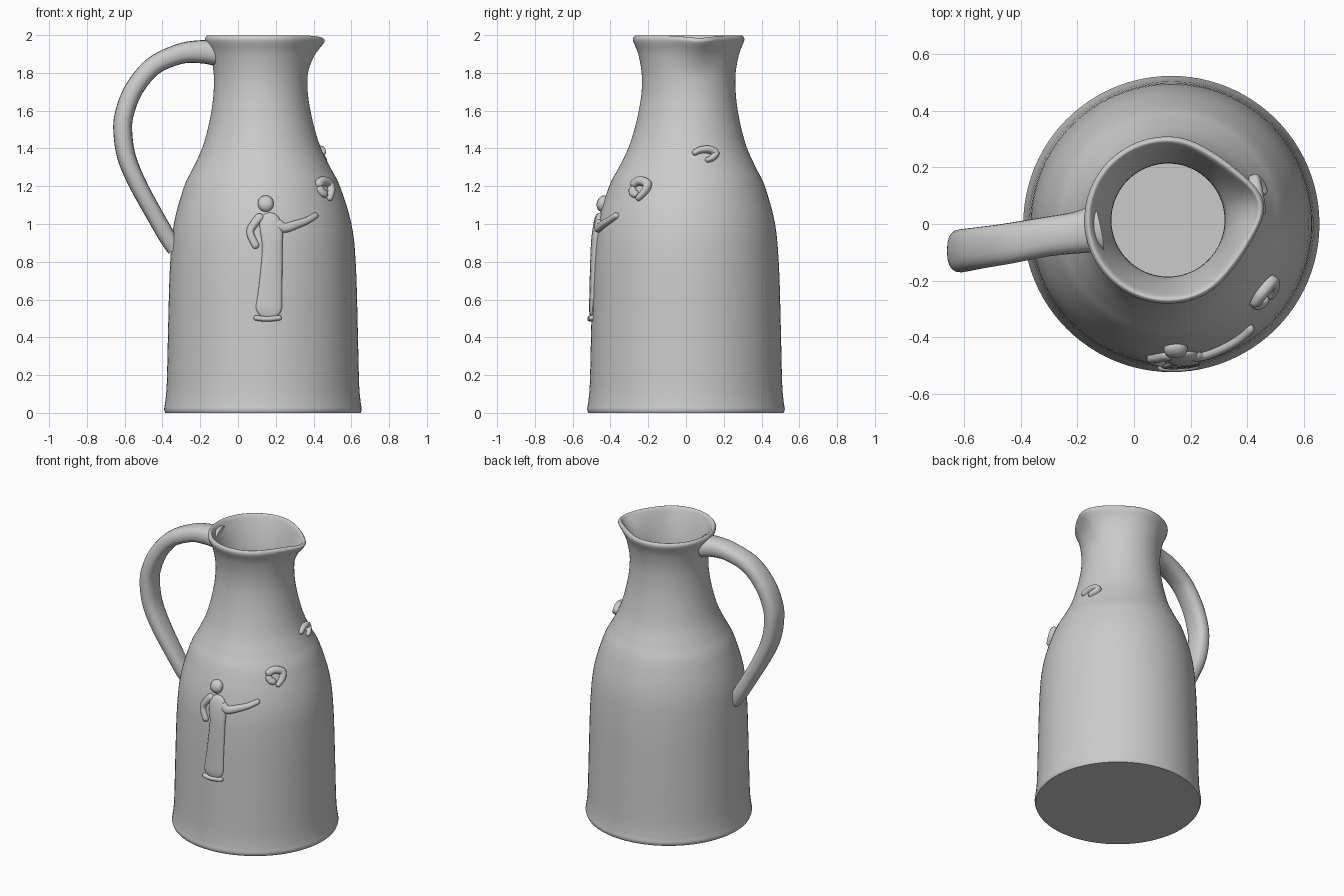
import bpy, bmesh, math
from mathutils import Vector

if "Cube" in bpy.data.objects:
    bpy.data.objects.remove(bpy.data.objects["Cube"])


def spline(pts, n):
    """Catmull-Rom through tuples of any length, n samples per span."""
    p = [pts[0]] + list(pts) + [pts[-1]]
    out = []
    for i in range(1, len(p) - 2):
        for j in range(n):
            t = j / n
            out.append(tuple(0.5 * (2 * b + (c - a) * t + (2 * a - 5 * b + 4 * c - d) * t * t
                                    + (3 * b - a - 3 * c + d) * t ** 3)
                             for a, b, c, d in zip(*p[i - 1:i + 3])))
    return out + [tuple(pts[-1])]


def finish(name, bm, angle=50):
    bmesh.ops.recalc_face_normals(bm, faces=bm.faces)
    me = bpy.data.meshes.new(name)
    bm.to_mesh(me)
    bm.free()
    ob = bpy.data.objects.new(name, me)
    bpy.context.collection.objects.link(ob)
    bpy.ops.object.select_all(action='DESELECT')
    ob.select_set(True)
    bpy.context.view_layer.objects.active = ob
    bpy.ops.object.shade_smooth_by_angle(angle=math.radians(angle))
    return ob


def bridge(bm, rings):
    for a, b in zip(rings, rings[1:]):
        n = len(a)
        for i in range(n):
            bm.faces.new((a[i], a[(i + 1) % n], b[(i + 1) % n], b[i]))


def sweep(bm, pts, normals, ws, ds, rounded=True, sides=20, power=0.8):
    """Oval section: half-width ws across the surface, half-depth ds along the normal."""
    run = [0]
    for a, b in zip(pts, pts[1:]):
        run.append(run[-1] + (b - a).length)
    rings = []
    for i, p in enumerate(pts):
        t = (pts[min(i + 1, len(pts) - 1)] - pts[max(i - 1, 0)]).normalized()
        side = t.cross(normals[i]).normalized()
        k = 1
        if rounded:
            e = min(1, min(run[i], run[-1] - run[i]) / ws[i])
            k = max(0.05, math.sqrt(1 - (1 - e) ** 2))
        ring = []
        for s in range(sides):
            a = 2 * math.pi * s / sides
            c, q = math.cos(a), math.sin(a)
            c = math.copysign(abs(c) ** power, c)
            q = math.copysign(abs(q) ** power, q)
            ring.append(bm.verts.new(p + side * c * ws[i] * k + normals[i] * q * ds[i] * k))
        rings.append(ring)
    bridge(bm, rings)
    bm.faces.new(rings[0])
    bm.faces.new(rings[-1])


def centre(z):
    f = min(1, max(0, (z - 0.9) / 0.8))
    return 0.132 - 0.012 * f, 0.014 * f


# Jug body: one closed wall, spun with a pouring lip pulled out near the rim
outer = spline([(0.517, 0.0), (0.523, 0.02), (0.517, 0.06), (0.509, 0.16), (0.502, 0.45),
                (0.492, 0.78), (0.470, 1.0), (0.412, 1.2), (0.362, 1.3), (0.315, 1.4),
                (0.284, 1.5), (0.262, 1.6), (0.249, 1.7), (0.249, 1.8), (0.267, 1.9),
                (0.293, 1.965), (0.294, 1.985)], 5)
inner = spline([(0.294, 1.985), (0.284, 1.997), (0.272, 1.99), (0.258, 1.96), (0.230, 1.88),
                (0.205, 1.78), (0.200, 1.68), (0.210, 1.58), (0.265, 1.4), (0.362, 1.2),
                (0.42, 1.0), (0.445, 0.75), (0.455, 0.15), (0.42, 0.07), (0.30, 0.06)], 4)
bm = bmesh.new()
SEG = 96
rings = []
for r, z in outer + inner[1:]:
    cx, cy = centre(z)
    f = min(1, max(0, (z - 1.78) / 0.2)) ** 1.5
    ring = []
    for i in range(SEG):
        a = 2 * math.pi * i / SEG
        da = math.remainder(a - math.radians(10), 2 * math.pi)
        bump = 0.048 * math.exp(-(da / 0.34) ** 2) - 0.008 * math.exp(-((abs(da) - 0.85) / 0.3) ** 2)
        rr = r + f * bump
        ring.append(bm.verts.new((cx + rr * math.cos(a), cy + rr * math.sin(a),
                                  z - 0.012 * f * math.exp(-(da / 0.3) ** 2))))
    rings.append(ring)
bridge(bm, rings)
bm.faces.new(rings[0])
bm.faces.new(rings[-1])
finish("jug_body", bm)

# Strap handle: x, y, z, half-width, half-thickness
path = spline([(-0.125, -0.015, 1.905, 0.085, 0.065), (-0.20, -0.03, 1.912, 0.074, 0.061),
               (-0.31, -0.045, 1.90, 0.07, 0.054), (-0.45, -0.07, 1.835, 0.072, 0.05),
               (-0.55, -0.085, 1.715, 0.074, 0.05), (-0.60, -0.093, 1.59, 0.076, 0.05),
               (-0.61, -0.095, 1.49, 0.076, 0.05), (-0.59, -0.093, 1.355, 0.074, 0.049),
               (-0.53, -0.085, 1.21, 0.07, 0.047), (-0.44, -0.07, 1.045, 0.062, 0.045),
               (-0.38, -0.06, 0.94, 0.055, 0.045), (-0.335, -0.055, 0.865, 0.045, 0.04)], 6)
pts = [Vector(p[:3]) for p in path]
normals = []
for i in range(len(pts)):
    t = pts[min(i + 1, len(pts) - 1)] - pts[max(i - 1, 0)]
    normals.append(Vector((t.z, 0, -t.x)).normalized())
bm = bmesh.new()
sweep(bm, pts, normals, [p[3] for p in path], [p[4] for p in path], rounded=False)
finish("handle", bm)


def radius(z):
    for (r0, z0), (r1, z1) in zip(outer, outer[1:]):
        if z0 <= z <= z1:
            return r0 + (r1 - r0) * (z - z0) / (z1 - z0)
    return 0.3


def relief(name, angle, strokes):
    """Raised strokes on the body; points are (distance round, z, half-width, height)."""
    bm = bmesh.new()
    for stroke in strokes:
        pts, normals = [], []
        path = spline(stroke, 10)
        for s, z, w, d in path:
            r = radius(z)
            a = math.radians(angle) + s / r
            cx, cy = centre(z)
            slope = (radius(z + 0.02) - radius(z - 0.02)) / 0.04
            pts.append(Vector((cx + r * math.cos(a), cy + r * math.sin(a), z)))
            normals.append(Vector((math.cos(a), math.sin(a), -slope)).normalized())
        sweep(bm, pts, normals, [p[2] for p in path], [p[3] for p in path])
    finish(name, bm)


# Standing robed figure with one hand on the hip and one arm held out
relief("relief_figure", -90, [
    [(0.03, 1.06, 0.05, 0.02), (0.045, 0.97, 0.06, 0.022), (0.05, 0.88, 0.054, 0.02),
     (0.045, 0.75, 0.058, 0.016), (0.035, 0.6, 0.066, 0.014), (0.025, 0.50, 0.078, 0.016)],
    [(-0.05, 0.505, 0.014, 0.02), (0.02, 0.497, 0.014, 0.022), (0.10, 0.505, 0.014, 0.02)],
    [(0.02, 1.065, 0.04, 0.03), (0.018, 1.11, 0.042, 0.034), (0.018, 1.15, 0.04, 0.03)],
    [(0.0, 1.05, 0.024, 0.022), (-0.045, 1.0, 0.022, 0.024), (-0.066, 0.95, 0.02, 0.022),
     (-0.03, 0.87, 0.02, 0.02)],
    [(0.07, 1.02, 0.026, 0.022), (0.11, 0.98, 0.026, 0.024), (0.19, 1.0, 0.022, 0.024),
     (0.25, 1.02, 0.018, 0.024), (0.31, 1.05, 0.016, 0.022)],
])

# Two small birds in flight
relief("relief_bird_lower", -37, [
    [(-0.06, 1.20, 0.022, 0.022), (-0.01, 1.225, 0.024, 0.03), (0.045, 1.21, 0.024, 0.03),
     (0.04, 1.17, 0.02, 0.028), (0.0, 1.125, 0.014, 0.02)],
    [(-0.05, 1.20, 0.02, 0.02), (-0.035, 1.165, 0.022, 0.022), (0.0, 1.155, 0.02, 0.022)],
])
relief("relief_bird_upper", 14, [
    [(-0.055, 1.37, 0.014, 0.018), (-0.01, 1.39, 0.018, 0.026), (0.04, 1.39, 0.02, 0.032),
     (0.07, 1.37, 0.02, 0.03), (0.045, 1.345, 0.016, 0.026), (0.01, 1.335, 0.012, 0.018)],
])
